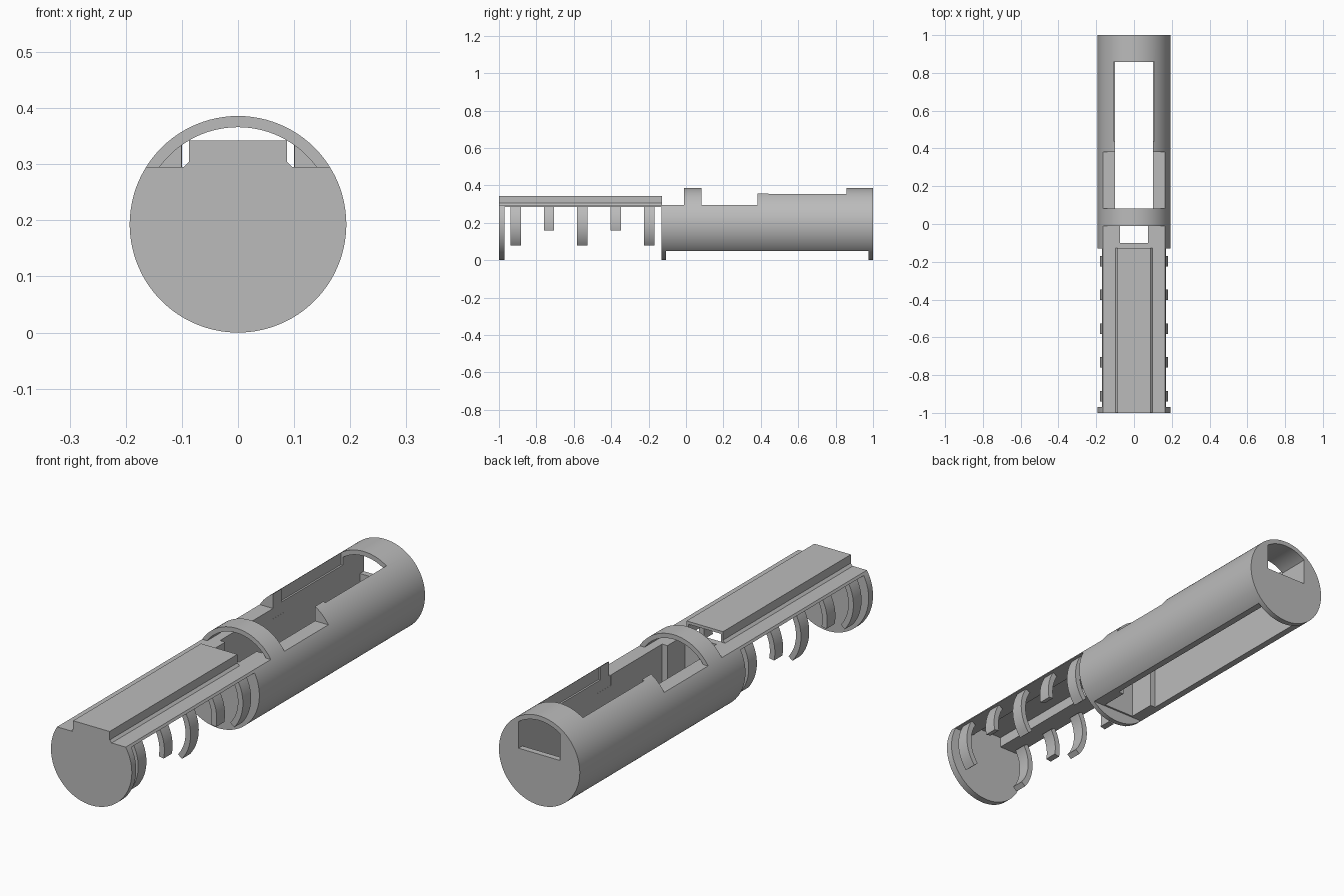
import bpy, bmesh, math

if "Cube" in bpy.data.objects:
    bpy.data.objects.remove(bpy.data.objects["Cube"])

R = 0.193        # outer radius, also the height of the axis
INNER = 0.173    # inner radius of the arches
DECK = 0.295     # height of the flat deck

gray = bpy.data.materials.new("plain_gray")
gray.use_nodes = True
gray.diffuse_color = (0.5, 0.5, 0.5, 1)
gray.node_tree.nodes["Principled BSDF"].inputs["Base Color"].default_value = (0.5, 0.5, 0.5, 1)


def prism(name, profile, y0, y1):
    """Extrude an (x, z) profile along y."""
    bm = bmesh.new()
    face = bm.faces.new([bm.verts.new((x, y0, z)) for x, z in profile])
    grown = bmesh.ops.extrude_face_region(bm, geom=[face])["geom"]
    moved = [v for v in grown if isinstance(v, bmesh.types.BMVert)]
    bmesh.ops.translate(bm, verts=moved, vec=(0, y1 - y0, 0))
    bmesh.ops.recalc_face_normals(bm, faces=bm.faces)
    mesh = bpy.data.meshes.new(name)
    bm.to_mesh(mesh)
    bm.free()
    mesh.materials.append(gray)
    obj = bpy.data.objects.new(name, mesh)
    bpy.context.collection.objects.link(obj)
    return obj


def arc(r, a0, a1, n):
    """Points of an arc around the tube axis."""
    angles = [a0 + (a1 - a0) * i / n for i in range(n + 1)]
    return [(r * math.cos(a), R + r * math.sin(a)) for a in angles]


def rect(half, z0, z1):
    return [(-half, z0), (half, z0), (half, z1), (-half, z1)]


def arched(half, z0):
    """Straight-sided opening with a round top."""
    a = math.acos(half / INNER)
    return [(-half, z0), (half, z0)] + arc(INNER, a, math.pi - a, 32)


def select(obj):
    bpy.ops.object.select_all(action="DESELECT")
    obj.select_set(True)
    bpy.context.view_layer.objects.active = obj


def cut(obj, profile, y0, y1):
    cutter = prism("cutter", profile, y0, y1)
    cutter.hide_render = True
    mod = obj.modifiers.new("cut", "BOOLEAN")
    mod.operation = "DIFFERENCE"
    mod.solver = "EXACT"
    mod.object = cutter
    select(obj)
    bpy.ops.object.modifier_apply(modifier=mod.name)
    bpy.data.objects.remove(cutter)


def smooth(obj):
    select(obj)
    bpy.ops.object.shade_smooth_by_angle(angle=math.radians(30))


deck_angle = math.asin((DECK - R) / R)
arch_angle = math.asin((DECK - R) / INNER)

# Rear body: a round bar with end discs, flat belly and cut-outs
body = prism("rear_body", arc(R, 0, math.tau, 96)[:-1], -0.13, 1)
cut(body, rect(0.3, -0.1, 0.05), -0.108, 0.975)            # flat belly
cut(body, rect(0.3, DECK, 0.5), -0.2, -0.01)               # front deck
cut(body, arc(INNER, arch_angle, math.pi - arch_angle, 40), -0.05, 0.1)  # under the ring
cut(body, rect(0.3, DECK, 0.5), 0.083, 0.382)              # middle deck
cut(body, rect(0.075, -0.05, 0.31), -0.1, 0.03)            # front well
cut(body, arched(0.1, -0.04), 0.02, 0.974)                 # long bay
cut(body, rect(0.1005, 0.25, 0.52), 0.37, 0.46)            # top opening
cut(body, rect(0.108, 0.301, 0.51), 0.44, 0.858)           # wider top opening
cut(body, arched(0.0995, 0.22), 0.95, 1.1)                 # rear window
smooth(body)

# Front deck with hollow raised rail
UNDER = 0.285
edge = math.sqrt(R**2 - (UNDER - R)**2)
half = [(0.077, 0.33), (0.077, UNDER), (edge, UNDER), (R * math.cos(deck_angle), DECK),
        (0.097, DECK), (0.087, 0.305), (0.087, 0.342)]
prism("front_deck", half + [(-x, z) for x, z in reversed(half)], -0.999, -0.128)

# Front disc and the closed end of the rail
disc = prism("front_disc", arc(R, math.pi - deck_angle, math.tau + deck_angle, 80), -1, -0.97)
smooth(disc)
prism("rail_end", rect(0.087, 0.29, 0.342), -1, -0.97)

# Curved clips under the deck, alternating long and short
top = math.asin((0.288 - R) / 0.181)
for i in range(5):
    y = -0.911 + i * 0.1785
    low = math.asin(((0.16 if i % 2 else 0.085) - R) / 0.17)
    outline = arc(0.181, low, top, 16) + arc(0.157, top, low, 16)
    for side, sign in (("left", 1), ("right", -1)):
        clip = prism(f"clip_{side}_{i + 1}", [(sign * x, z) for x, z in outline],
                     y - 0.028, y + 0.028)
        smooth(clip)
